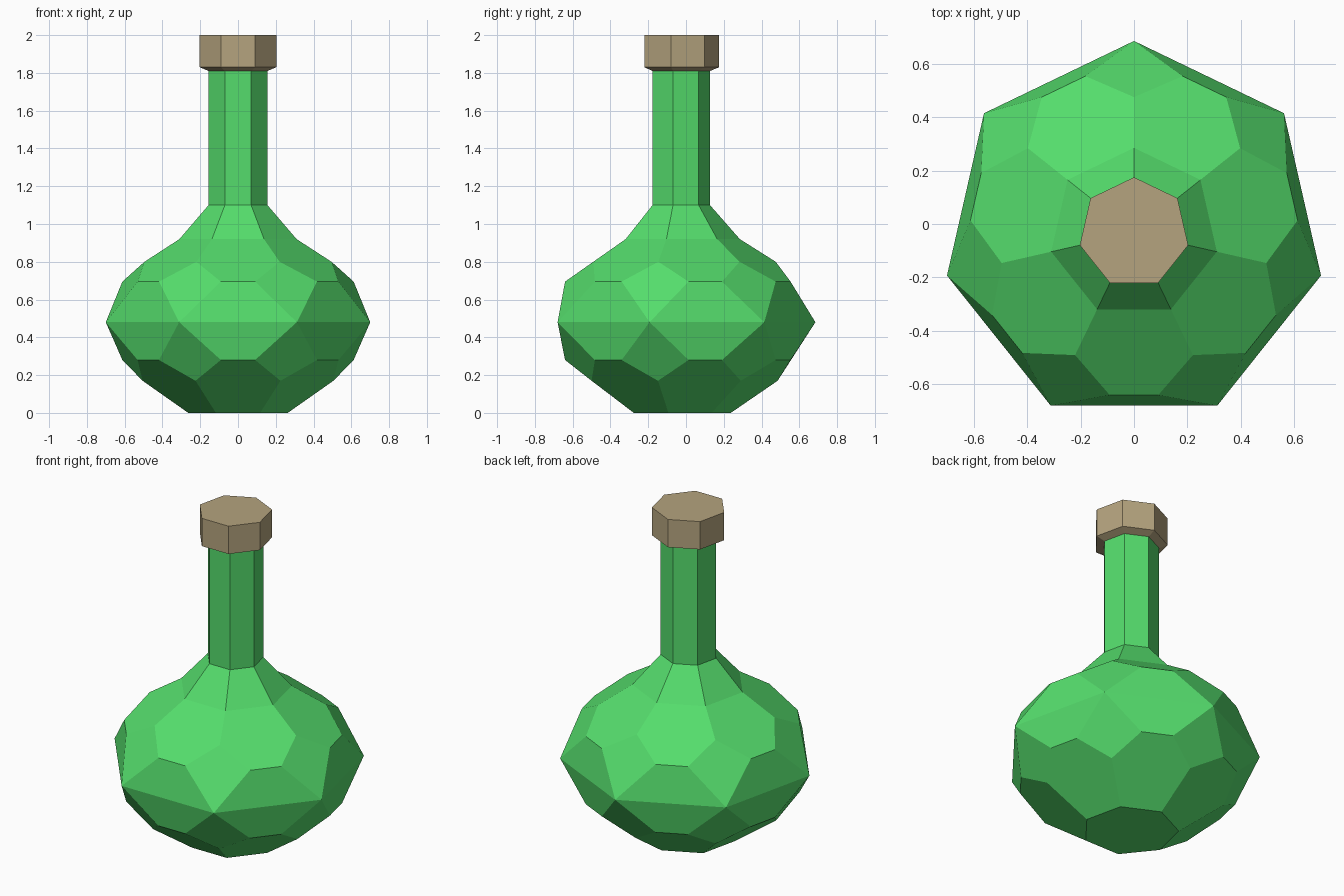
import bpy, bmesh
from math import sin, cos, tau, radians

SIDES = 7
STEP = tau / SIDES
CENTRE_Y = -0.033          # keeps the seven-sided outline centred on its bounds

cube = bpy.data.objects.get("Cube")
if cube:
    bpy.data.objects.remove(cube, do_unlink=True)


def make_material(name, rgb):
    mat = bpy.data.materials.new(name)
    mat.use_nodes = True
    colour = (*rgb, 1.0)
    mat.diffuse_color = colour
    mat.node_tree.nodes["Principled BSDF"].inputs["Base Color"].default_value = colour
    return mat


def ring(bm, radius, z, offset=0.0):
    """Seven vertices around the axis, the first one towards the back."""
    return [bm.verts.new((radius * sin(k * STEP + offset),
                          CENTRE_Y + radius * cos(k * STEP + offset), z))
            for k in range(SIDES)]


def bridge(bm, lower, upper):
    for k in range(SIDES):
        n = (k + 1) % SIDES
        bm.faces.new((lower[k], lower[n], upper[n], upper[k]))


def facet_band(bm, equator, edge_r, edge_z, corner_r, corner_z, end):
    """Gem-like band: trapezoids on the equator, kites at the corners,
    and six-sided facets that run on to the end ring."""
    spread = STEP / 2 - radians(8.5)
    first = ring(bm, edge_r, edge_z, spread)
    second = ring(bm, edge_r, edge_z, STEP - spread)
    corner = ring(bm, corner_r, corner_z)
    for k in range(SIDES):
        n = (k + 1) % SIDES
        bm.faces.new((equator[k], equator[n], second[k], first[k]))
        bm.faces.new((equator[k], first[k], corner[k], second[k - 1]))
        bm.faces.new((first[k], second[k], corner[n], end[n], end[k], corner[k]))


def finish(bm, name, mat):
    bmesh.ops.recalc_face_normals(bm, faces=bm.faces)
    mesh = bpy.data.meshes.new(name)
    bm.to_mesh(mesh)
    bm.free()
    mesh.materials.append(mat)
    obj = bpy.data.objects.new(name, mesh)
    bpy.context.collection.objects.link(obj)
    return obj


green = make_material("green glass", (0.09, 0.72, 0.15))
tan = make_material("tan cork", (0.46, 0.37, 0.21))

# Faceted bulb, shoulder and neck
bm = bmesh.new()
base = ring(bm, 0.27, 0.0)
equator = ring(bm, 0.718, 0.48)
shoulder = ring(bm, 0.318, 0.92)
neck_bottom = ring(bm, 0.16, 1.10)
neck_top = ring(bm, 0.16, 1.815)
facet_band(bm, equator, 0.614, 0.28, 0.518, 0.17, base)
facet_band(bm, equator, 0.614, 0.695, 0.508, 0.80, shoulder)
bridge(bm, shoulder, neck_bottom)
bridge(bm, neck_bottom, neck_top)
bm.faces.new(base)
finish(bm, "flask", green)

# Stopper with a chamfered underside
bm = bmesh.new()
under = ring(bm, 0.16, 1.81)
rim = ring(bm, 0.208, 1.83)
top = ring(bm, 0.208, 2.0)
bridge(bm, under, rim)
bridge(bm, rim, top)
bm.faces.new(under)
bm.faces.new(top)
finish(bm, "stopper", tan)
